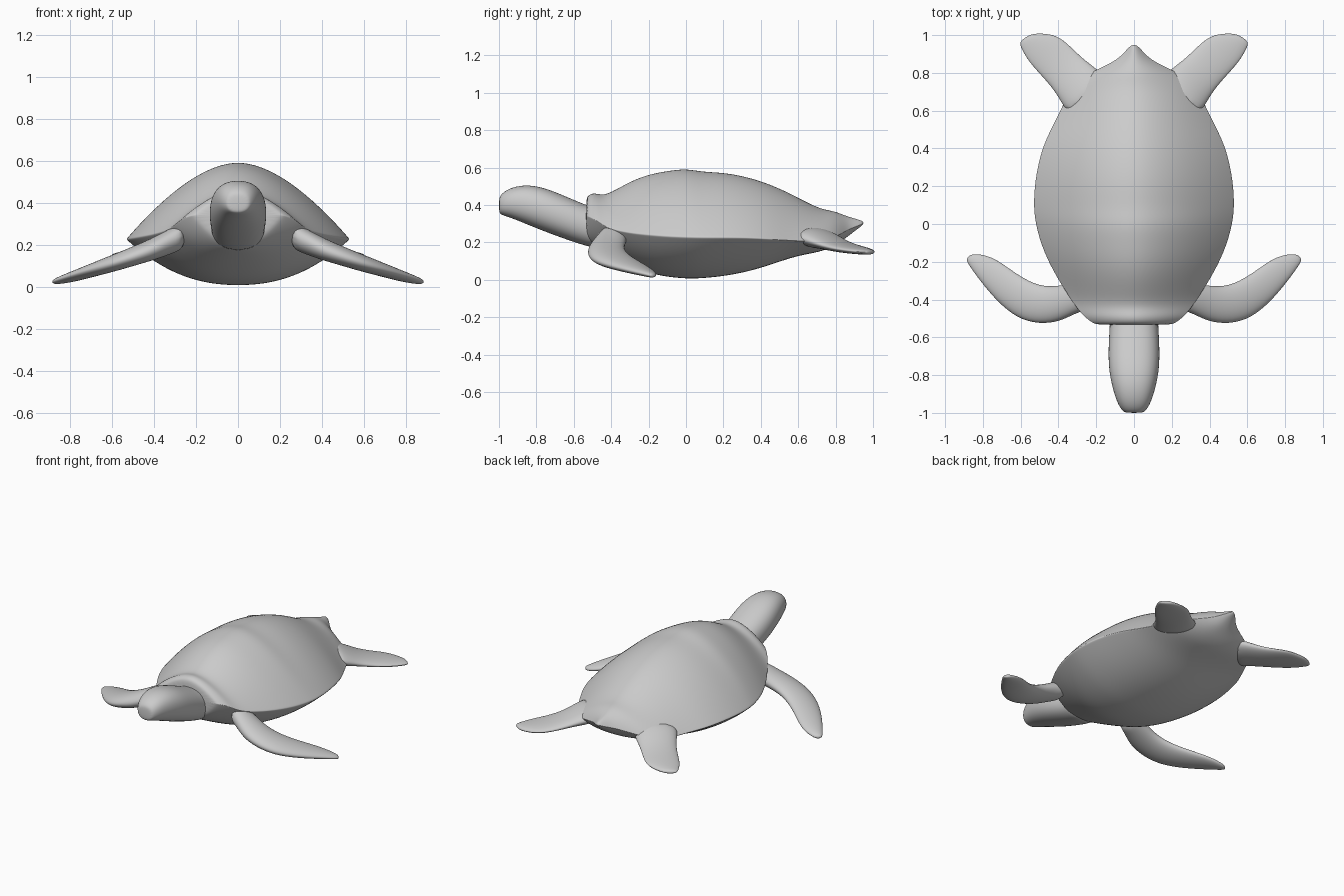
import bpy, bmesh
from math import sin, cos, pi, copysign
from mathutils import Vector


def loft(name, rings, mirror=False):
    """Skin a list of closed rings, cap both ends and smooth the result."""
    bm = bmesh.new()
    loops = [[bm.verts.new(p) for p in ring] for ring in rings]
    n = len(loops[0])
    for a, b in zip(loops, loops[1:]):
        for i in range(n):
            j = (i + 1) % n
            bm.faces.new((a[i], a[j], b[j], b[i]))
    bm.faces.new(loops[0])
    bm.faces.new(loops[-1])
    bmesh.ops.recalc_face_normals(bm, faces=bm.faces)
    mesh = bpy.data.meshes.new(name)
    bm.to_mesh(mesh)
    bm.free()
    mesh.shade_smooth()
    ob = bpy.data.objects.new(name, mesh)
    bpy.context.collection.objects.link(ob)
    if mirror:
        m = ob.modifiers.new("Mirror", 'MIRROR')
        m.use_mirror_merge = False
    s = ob.modifiers.new("Subdivision", 'SUBSURF')
    s.levels = s.render_levels = 2
    return ob


def body_ring(y, w, top, rim, bottom, n=32):
    """Tent-like back above the rim, rounder belly below it."""
    ring = []
    for i in range(n):
        t = 2 * pi * i / n
        u, up = sin(t), cos(t) >= -1e-6
        power, end = (1.75, top) if up else (2.3, bottom)
        ring.append((w * u, y, rim + (end - rim) * (1 - abs(u) ** power)))
    return ring


def head_ring(y, w, top, bottom, n=16):
    zc, h = (top + bottom) / 2, (top - bottom) / 2
    ring = []
    for i in range(n):
        c, s = cos(2 * pi * i / n), sin(2 * pi * i / n)
        ring.append((w * copysign(abs(c) ** 0.85, c), y,
                     zc + h * copysign(abs(s) ** 0.9, s)))
    return ring


def fin_ring(lead, trail, z, thick, tilt=0.0, n=12):
    """Flattened oval between a leading and a trailing edge point."""
    a, b = Vector((*lead, z - tilt)), Vector((*trail, z + tilt))
    mid, half = (a + b) / 2, (a - b) / 2
    return [mid + half * cos(2 * pi * i / n)
            + Vector((0, 0, thick / 2 * sin(2 * pi * i / n))) for i in range(n)]


# Shell and belly: y, half width, top, rim, bottom
loft("shell", [body_ring(*s) for s in (
    (-0.535, 0.19, 0.425, 0.34, 0.23),
    (-0.525, 0.22, 0.455, 0.34, 0.20),
    (-0.49, 0.265, 0.468, 0.325, 0.175),
    (-0.45, 0.30, 0.455, 0.295, 0.155),
    (-0.40, 0.335, 0.47, 0.27, 0.13),
    (-0.30, 0.40, 0.53, 0.25, 0.08),
    (-0.20, 0.455, 0.57, 0.24, 0.035),
    (-0.10, 0.497, 0.588, 0.232, 0.014),
    (0.00, 0.523, 0.602, 0.228, 0.005),
    (0.08, 0.534, 0.584, 0.226, 0.006),
    (0.20, 0.53, 0.58, 0.226, 0.018),
    (0.32, 0.51, 0.558, 0.225, 0.04),
    (0.44, 0.475, 0.52, 0.218, 0.075),
    (0.56, 0.41, 0.465, 0.21, 0.118),
    (0.66, 0.365, 0.41, 0.205, 0.14),
    (0.73, 0.325, 0.38, 0.21, 0.153),
    (0.79, 0.255, 0.37, 0.225, 0.18),
    (0.835, 0.16, 0.352, 0.25, 0.21),
    (0.87, 0.09, 0.338, 0.27, 0.235),
    (0.91, 0.05, 0.326, 0.285, 0.267),
    (0.95, 0.014, 0.314, 0.302, 0.296))])

# Head and neck: y, half width, top, bottom
loft("head", [head_ring(*s) for s in (
    (-0.45, 0.13, 0.38, 0.16),
    (-0.53, 0.13, 0.40, 0.178),
    (-0.60, 0.135, 0.43, 0.20),
    (-0.68, 0.138, 0.464, 0.228),
    (-0.76, 0.136, 0.495, 0.258),
    (-0.84, 0.123, 0.51, 0.29),
    (-0.91, 0.103, 0.502, 0.32),
    (-0.96, 0.083, 0.482, 0.338),
    (-0.99, 0.062, 0.457, 0.348),
    (-1.0, 0.045, 0.435, 0.36))])

# Front flippers: leading edge, trailing edge, height, thickness, tilt
loft("front_flipper", [fin_ring(*s) for s in (
    ((0.25, -0.46), (0.25, -0.30), 0.245, 0.13),
    ((0.31, -0.475), (0.32, -0.315), 0.22, 0.13),
    ((0.39, -0.52), (0.38, -0.32), 0.187, 0.115, 0.01),
    ((0.50, -0.535), (0.46, -0.33), 0.152, 0.10, 0.01),
    ((0.62, -0.505), (0.55, -0.305), 0.115, 0.088, 0.01),
    ((0.73, -0.41), (0.65, -0.24), 0.08, 0.07, 0.005),
    ((0.815, -0.305), (0.74, -0.175), 0.05, 0.053),
    ((0.875, -0.22), (0.82, -0.157), 0.03, 0.036),
    ((0.892, -0.185), (0.865, -0.16), 0.022, 0.022))], mirror=True)

# Hind flippers: outer edge, inner edge, height, thickness
loft("hind_flipper", [fin_ring(*s) for s in (
    ((0.34, 0.56), (0.12, 0.76), 0.235, 0.13),
    ((0.385, 0.635), (0.20, 0.83), 0.215, 0.10),
    ((0.425, 0.705), (0.27, 0.88), 0.188, 0.07),
    ((0.49, 0.78), (0.335, 0.945), 0.168, 0.053),
    ((0.56, 0.855), (0.40, 1.0), 0.157, 0.043),
    ((0.60, 0.93), (0.48, 1.012), 0.15, 0.034),
    ((0.61, 0.965), (0.55, 1.007), 0.147, 0.022))], mirror=True)
